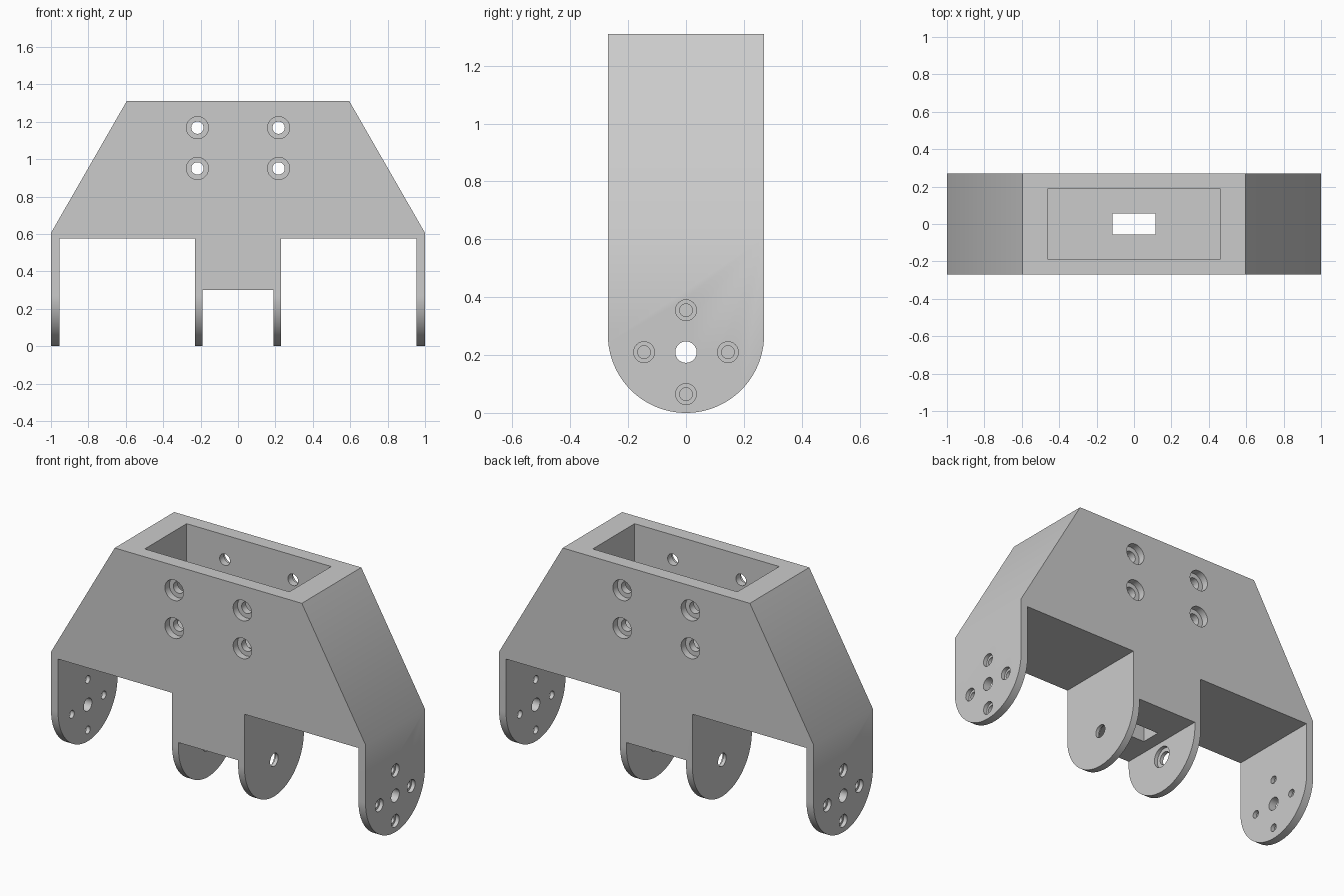
import bpy, bmesh, math
from mathutils import Vector

cube = bpy.data.objects.get("Cube")
if cube:
    bpy.data.objects.remove(cube, do_unlink=True)

TOP, DEPTH, SEG = 1.31, 0.27, 32

grey = bpy.data.materials.new("bracket grey")
grey.use_nodes = True
grey.diffuse_color = (0.6, 0.6, 0.6, 1)
grey.node_tree.nodes["Principled BSDF"].inputs["Base Color"].default_value = (0.6, 0.6, 0.6, 1)


def make_object(name, bm):
    bmesh.ops.recalc_face_normals(bm, faces=bm.faces)
    mesh = bpy.data.meshes.new(name)
    bm.to_mesh(mesh)
    bm.free()
    mesh.materials.append(grey)
    ob = bpy.data.objects.new(name, mesh)
    bpy.context.collection.objects.link(ob)
    return ob


def prism(name, points, along):
    """Closed outline extruded along a vector."""
    bm = bmesh.new()
    face = bm.faces.new([bm.verts.new(p) for p in points])
    out = bmesh.ops.extrude_face_region(bm, geom=[face])
    verts = [g for g in out["geom"] if isinstance(g, bmesh.types.BMVert)]
    bmesh.ops.translate(bm, verts=verts, vec=along)
    return make_object(name, bm)


def box(name, hx, hy, z0, z1):
    return prism(name, [(-hx, -hy, z0), (hx, -hy, z0), (hx, hy, z0), (-hx, hy, z0)],
                 (0, 0, z1 - z0))


def drill(bm, start, direction, steps):
    """Stepped round plug; steps are (distance, radius) pairs."""
    d = Vector(direction)
    side = Vector((0, 0, 1))
    other = d.cross(side)
    rings = []
    for dist, r in steps:
        angles = [2 * math.pi * i / SEG for i in range(SEG)]
        rings.append([bm.verts.new(Vector(start) + d * dist
                                   + (side * math.cos(a) + other * math.sin(a)) * r)
                      for a in angles])
    for a, b in zip(rings, rings[1:]):
        for i in range(SEG):
            j = (i + 1) % SEG
            bm.faces.new((a[i], a[j], b[j], b[i]))
    bm.faces.new(rings[0])
    bm.faces.new(rings[-1])


def counterbore(bm, start, direction, big, small, seat, through):
    drill(bm, start, direction,
          [(-0.02, big), (seat, big), (seat, small), (through + 0.02, small)])


# Front outline: trapezoid body, thin outer ears, centre block with inner ears
half = [(0.595, TOP), (1, 0.605), (1, -0.1), (0.955, -0.1), (0.955, 0.575),
        (0.23, 0.575), (0.23, -0.1), (0.19, -0.1), (0.19, 0.3)]
outline = half + [(-x, z) for x, z in reversed(half)]
bracket = prism("bracket", [(x, -0.4, z) for x, z in outline], (0, 0.8, 0))

# Side outline: rounds the lower ends of all ears
arc = [math.pi + math.pi * i / 64 for i in range(65)]
side = [(-1.2, DEPTH * math.cos(a), DEPTH + DEPTH * math.sin(a)) for a in arc]
side += [(-1.2, DEPTH, 1.6), (-1.2, -DEPTH, 1.6)]
envelope = prism("side_envelope", side, (2.4, 0, 0))

# Top pocket and cable slot
pocket = box("pocket_cutter", 0.46, 0.19, 0.78, 1.5)
slot = box("slot_cutter", 0.115, 0.057, 0.2, 0.9)

# Screw and pivot holes
bm = bmesh.new()
for s in (-1, 1):
    for x in (-0.217, 0.217):
        for z in (0.95, 1.168):
            counterbore(bm, (x, s * DEPTH, z), (0, -s, 0), 0.059, 0.033, 0.04, 0.08)
    for y, z in ((0.145, 0), (-0.145, 0), (0, 0.145), (0, -0.145)):
        counterbore(bm, (s, y, 0.21 + z), (-s, 0, 0), 0.036, 0.022, 0.022, 0.045)
    drill(bm, (s, 0, 0.21), (-s, 0, 0), [(-0.02, 0.037), (0.065, 0.037)])
    counterbore(bm, (s * 0.19, 0, 0.21), (s, 0, 0), 0.06, 0.037, 0.02, 0.04)
holes = make_object("hole_cutter", bm)

# Carve the bracket
cutters = [(envelope, "INTERSECT"), (pocket, "DIFFERENCE"),
           (slot, "DIFFERENCE"), (holes, "DIFFERENCE")]
bpy.ops.object.select_all(action="DESELECT")
bracket.select_set(True)
bpy.context.view_layer.objects.active = bracket
for cutter, operation in cutters:
    cutter.hide_render = True
    mod = bracket.modifiers.new(cutter.name, "BOOLEAN")
    mod.operation, mod.object, mod.solver = operation, cutter, "EXACT"
    bpy.ops.object.modifier_apply(modifier=mod.name)
for cutter, _ in cutters:
    bpy.data.objects.remove(cutter, do_unlink=True)
bpy.ops.object.shade_smooth_by_angle(angle=math.radians(30))
